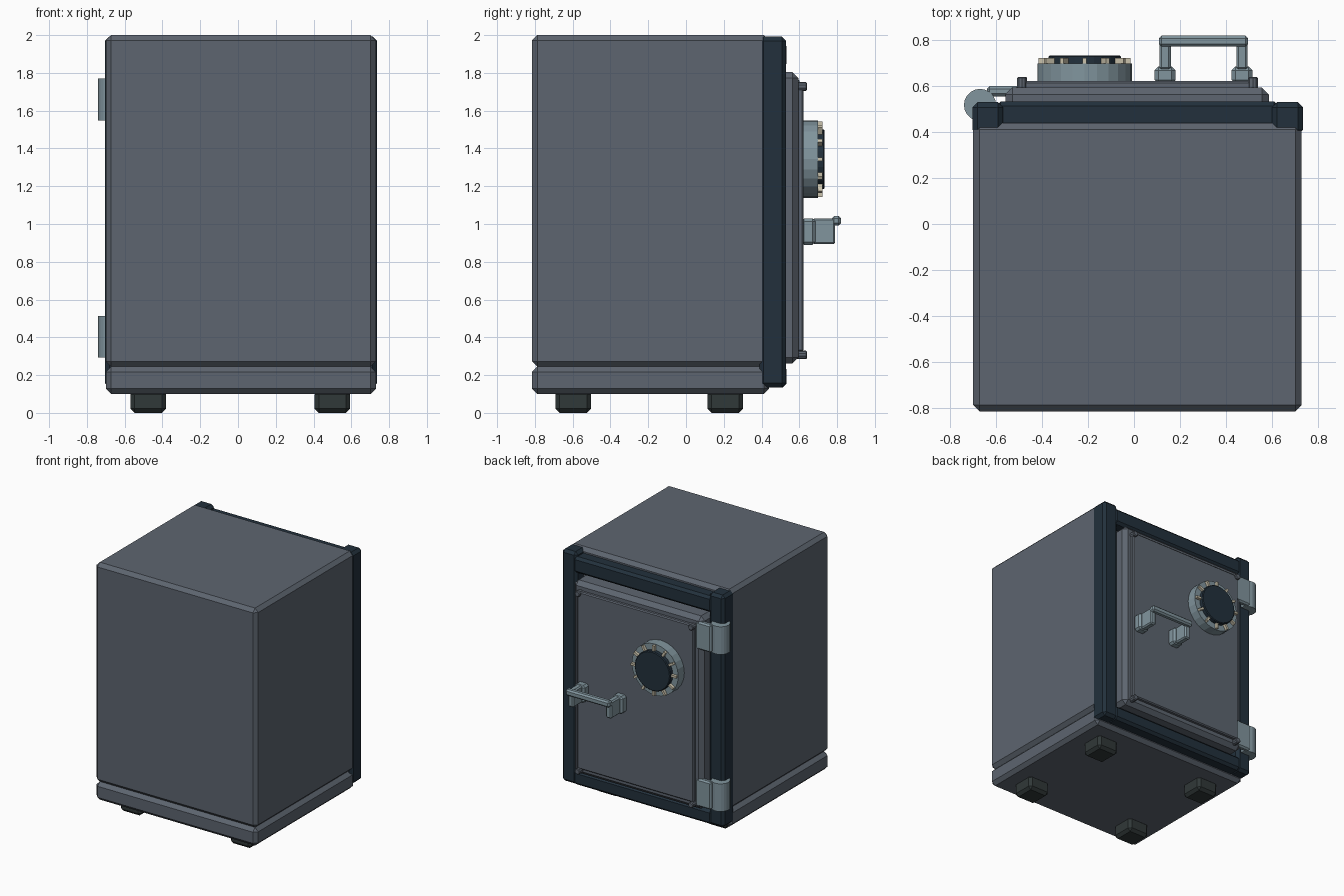
import bpy, bmesh, math
from mathutils import Matrix

if "Cube" in bpy.data.objects:
    bpy.data.objects.remove(bpy.data.objects["Cube"])


def material(name, rgb):
    m = bpy.data.materials.new(name)
    m.diffuse_color = (*rgb, 1)
    m.use_nodes = True
    m.node_tree.nodes["Principled BSDF"].inputs["Base Color"].default_value = m.diffuse_color
    return m


STEEL = material("grey_steel", (0.11, 0.13, 0.16))
NAVY = material("dark_navy", (0.016, 0.03, 0.045))
METAL = material("pale_metal", (0.22, 0.30, 0.34))
RUBBER = material("rubber", (0.03, 0.04, 0.04))
CREAM = material("cream", (0.6, 0.55, 0.42))


def finish(name, bm, mat):
    me = bpy.data.meshes.new(name)
    bm.to_mesh(me)
    bm.free()
    me.materials.append(mat)
    ob = bpy.data.objects.new(name, me)
    bpy.context.collection.objects.link(ob)
    return ob


def box(name, xs, ys, zs, mat, bevel=0.0, keep=None):
    """Box from axis ranges; keep(midpoint) picks the edges to chamfer."""
    bm = bmesh.new()
    bmesh.ops.create_cube(bm, size=1)
    for v in bm.verts:
        v.co = [r[0] if c < 0 else r[1] for c, r in zip(v.co, (xs, ys, zs))]
    if bevel:
        edges = [e for e in bm.edges
                 if keep is None or keep((e.verts[0].co + e.verts[1].co) / 2)]
        bmesh.ops.bevel(bm, geom=edges, offset=bevel, segments=1,
                        affect='EDGES', clamp_overlap=True)
    return finish(name, bm, mat)


def cylinder(name, centre, radius, depth, sides, mat, axis='Y', bevel=0.0):
    bm = bmesh.new()
    bmesh.ops.create_cone(bm, cap_ends=True, segments=sides, radius1=radius,
                          radius2=radius, depth=depth)
    if bevel:
        rim = [e for e in bm.edges if abs(e.verts[0].co.z - e.verts[1].co.z) < 1e-5]
        bmesh.ops.bevel(bm, geom=rim, offset=bevel, segments=1, affect='EDGES')
    if axis == 'Y':
        bm.transform(Matrix.Rotation(math.radians(-90), 4, 'X'))
    bm.transform(Matrix.Translation(centre))
    return finish(name, bm, mat)


# Cabinet: main shell, top slab and plinth
X, Y = (-0.70, 0.73), (-0.815, 0.44)
box("cabinet", X, Y, (0.245, 1.89), STEEL, 0.028, lambda p: p.z < 1.88)
box("top_slab", X, Y, (1.89, 2.0), STEEL, 0.028, lambda p: p.z > 1.9)
box("plinth", X, Y, (0.10, 0.245), STEEL, 0.028)

# Feet
for x in (-0.475, 0.50):
    for y in (-0.597, 0.208):
        box("foot", (x - 0.094, x + 0.094), (y - 0.094, y + 0.094), (0, 0.12),
            RUBBER, 0.022)

# Door frame
for name, xs in (("frame_post_left", (-0.703, -0.57)), ("frame_post_right", (0.60, 0.735))):
    box(name, xs, (0.388, 0.53), (0.135, 1.992), NAVY, 0.022)
for name, zs in (("frame_top_bar", (1.83, 1.96)), ("frame_bottom_bar", (0.135, 0.25))):
    box(name, (-0.60, 0.63), (0.40, 0.533), zs, NAVY, 0.02)

# Door with raised front panel and corner screws
box("door", (-0.56, 0.588), (0.43, 0.595), (0.262, 1.805), STEEL, 0.032)
box("door_panel", (-0.50, 0.53), (0.58, 0.622), (0.325, 1.743), STEEL, 0.008)
for x in (-0.487, 0.517):
    for z in (0.307, 1.728):
        cylinder("screw", (x, 0.61, z), 0.023, 0.06, 10, STEEL, bevel=0.005)

# Hinges
for z in (0.403, 1.66):
    cylinder("hinge_barrel", (-0.67, 0.518, z), 0.07, 0.222, 20, METAL, 'Z')
    box("hinge_plate", (-0.64, -0.50), (0.555, 0.60), (z - 0.111, z + 0.111), METAL, 0.012)

# Combination dial with tick marks
DX, DZ = -0.215, 1.343
cylinder("dial_ring", (DX, 0.66, DZ), 0.206, 0.078, 24, METAL)
cylinder("dial_face", (DX, 0.71, DZ), 0.158, 0.048, 24, NAVY, bevel=0.006)
for i in range(12):
    bar = box("dial_tick", (0.155, 0.20), (0.69, 0.722), (-0.009, 0.009), CREAM)
    bar.data.transform(Matrix.Translation((DX, 0, DZ)) @
                       Matrix.Rotation(i * math.tau / 12, 4, 'Y'))

# Pull handle
for x in (0.135, 0.47):
    box("handle_mount", (x - 0.045, x + 0.045), (0.61, 0.685), (0.89, 1.03), METAL, 0.016)
    box("handle_arm", (x - 0.025, x + 0.025), (0.67, 0.79), (0.893, 1.03), METAL, 0.01)
box("handle_grip", (0.108, 0.497), (0.772, 0.82), (0.992, 1.042), METAL, 0.012)
